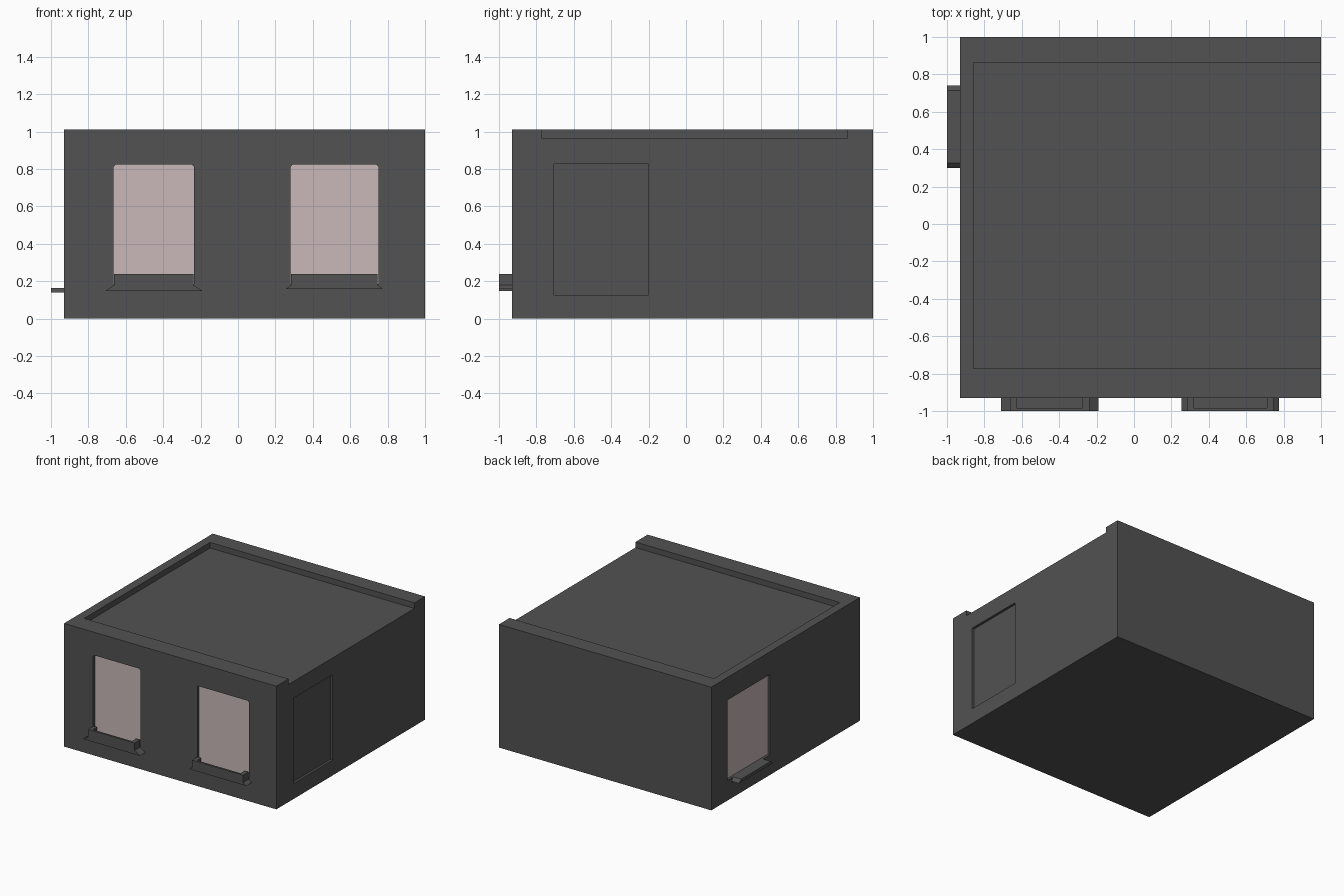
import bpy, bmesh

if "Cube" in bpy.data.objects:
    bpy.data.objects.remove(bpy.data.objects["Cube"])


def material(name, rgb):
    m = bpy.data.materials.new(name)
    m.diffuse_color = (*rgb, 1.0)
    m.use_nodes = True
    m.node_tree.nodes["Principled BSDF"].inputs["Base Color"].default_value = m.diffuse_color
    return m


GREY = material("dark grey render", (0.084, 0.084, 0.084))
PINK = material("pale pink glass", (0.59, 0.485, 0.485))


def prism(name, profile, axis, lo, hi, mat=GREY):
    """Extrude a 2D profile (horizontal, z) along axis 'x' or 'y'."""
    def place(u, z, d):
        return (d, u, z) if axis == 'x' else (u, d, z)
    bm = bmesh.new()
    a = [bm.verts.new(place(u, z, lo)) for u, z in profile]
    b = [bm.verts.new(place(u, z, hi)) for u, z in profile]
    n = len(profile)
    bm.faces.new(a)
    bm.faces.new(b[::-1])
    for i in range(n):
        j = (i + 1) % n
        bm.faces.new((a[j], a[i], b[i], b[j]))
    bmesh.ops.recalc_face_normals(bm, faces=bm.faces)
    me = bpy.data.meshes.new(name)
    bm.to_mesh(me)
    bm.free()
    me.materials.append(mat)
    ob = bpy.data.objects.new(name, me)
    bpy.context.collection.objects.link(ob)
    return ob


def rect(u0, u1, z0, z1):
    return [(u0, z0), (u1, z0), (u1, z1), (u0, z1)]


def clipped(u0, u1, z0, z1, c=0.01):
    """Rectangle with small clipped top corners."""
    return [(u0, z0), (u1, z0), (u1, z1 - c), (u1 - c, z1),
            (u0 + c, z1), (u0, z1 - c)]


def cut(target, cutter):
    m = target.modifiers.new(cutter.name, 'BOOLEAN')
    m.operation = 'DIFFERENCE'
    m.solver = 'EXACT'
    m.object = cutter
    cutter.hide_render = True
    cutter.hide_set(True)


W = -0.93        # plane of the front and left walls
DEPTH = 0.025    # window recess depth

# Main block
block = prism("building_block", rect(W, 1, 0, 1.012), 'y', W, 1)

# Sunken roof, open on the right side
cut(block, prism("roof_cutter", rect(-0.772, 0.863, 0.966, 1.2), 'x', -0.858, 1.2))

# Blind door recess in the right wall
cut(block, prism("door_cutter", rect(-0.705, -0.2, 0.127, 0.828), 'x', 0.98, 1.1))

# Front windows with planter boxes on flared ledges
# (window left, window right, ledge left, ledge right, ledge bottom)
for tag, x0, x1, l0, l1, lz in (("left", -0.665, -0.236, -0.71, -0.19, 0.148),
                                ("right", 0.281, 0.75, 0.255, 0.775, 0.159)):
    shape = clipped(x0, x1, 0.185, 0.823)
    cut(block, prism(tag + "_window_cutter", shape, 'y', -1.1, W + DEPTH))
    prism(tag + "_window_glass", shape, 'y', W + DEPTH - 0.004, W + DEPTH + 0.002, PINK)
    prism(tag + "_planter_ledge",
          [(l0, lz), (l1, lz), (x1 - 0.004, 0.18), (x0 + 0.004, 0.18)], 'y', -1, W)
    a, b = x0 + 0.003, x1 - 0.003
    prism(tag + "_planter_floor", rect(a, b, 0.18, 0.188), 'y', -1, W)
    prism(tag + "_planter_front", rect(a, b, 0.18, 0.24), 'y', -1, -0.983)
    prism(tag + "_planter_end_a", rect(a, a + 0.033, 0.18, 0.24), 'y', -1, W)
    prism(tag + "_planter_end_b", rect(b - 0.036, b, 0.18, 0.24), 'y', -1, W)

# Side window on the left wall with its sloped-end sill
side = rect(0.235, 0.79, 0.165, 0.825)
cut(block, prism("side_window_cutter", side, 'x', -1.1, W + DEPTH))
prism("side_window_glass", side, 'x', W + DEPTH - 0.004, W + DEPTH + 0.002, PINK)
prism("side_window_sill",
      [(0.30, 0.14), (0.74, 0.14), (0.713, 0.165), (0.327, 0.165)], 'x', -1, W)
